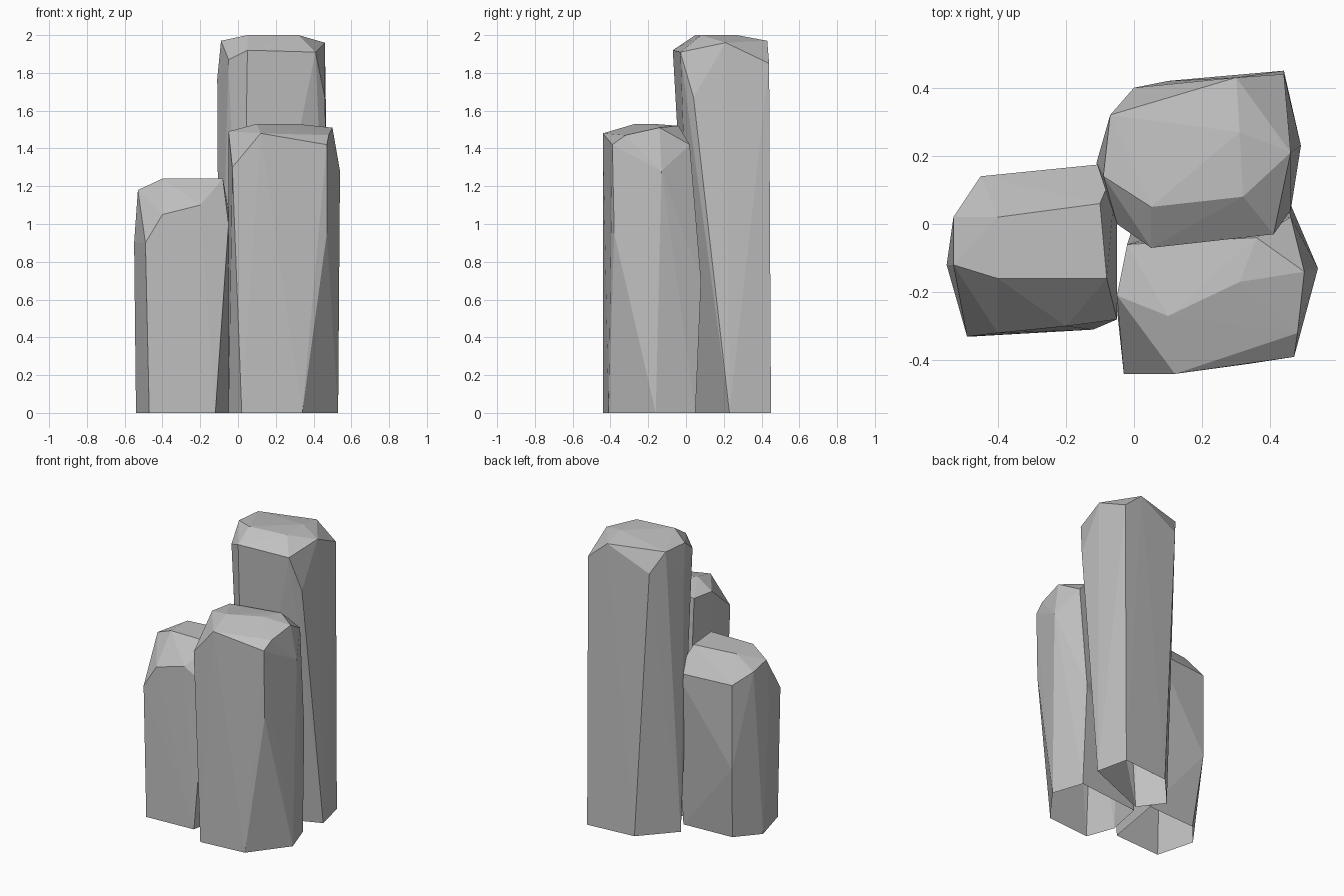
import bpy
import bmesh

cube = bpy.data.objects.get("Cube")
if cube:
    bpy.data.objects.remove(cube, do_unlink=True)

# One plain stone colour
stone = bpy.data.materials.new("grey stone")
stone.use_nodes = True
colour = (0.53, 0.53, 0.53, 1)
stone.diffuse_color = colour
stone.node_tree.nodes["Principled BSDF"].inputs["Base Color"].default_value = colour


def delete_loose_points(bm):
    """Remove the points that ended up inside the skin."""
    loose = [vertex for vertex in bm.verts if not vertex.link_faces]
    bmesh.ops.delete(bm, geom=loose, context="VERTS")


def delete_underside(bm):
    """Leave the column open where it stands on the ground."""
    underside = [face for face in bm.faces
                 if max(vertex.co.z for vertex in face.verts) < 0.01]
    bmesh.ops.delete(bm, geom=underside, context="FACES")


def column(name, foot, shoulders, summit, cap, chips):
    """Faceted stone column.

    foot: outline on the ground, shoulders: uneven upper corners,
    cap: outline of the flat top at summit height, chips: corners just under the cap.
    """
    bm = bmesh.new()
    outline_at_ground = [(x, y, 0) for x, y in foot]
    outline_at_summit = [(x, y, summit) for x, y in cap]
    for point in outline_at_ground + shoulders + chips + outline_at_summit:
        bm.verts.new(point)

    # Wrap the corners in a faceted skin
    bmesh.ops.convex_hull(bm, input=bm.verts[:])
    delete_loose_points(bm)
    bmesh.ops.recalc_face_normals(bm, faces=bm.faces[:])
    delete_underside(bm)

    mesh = bpy.data.meshes.new(name)
    bm.to_mesh(mesh)
    bm.free()
    mesh.materials.append(stone)
    stone_column = bpy.data.objects.new(name, mesh)
    bpy.context.collection.objects.link(stone_column)


# Tall column at the back
column(
    name="tall_back_column",
    foot=[(0.02, 0.04), (0.49, 0.23), (0.44, 0.45), (0.1, 0.42), (-0.1, 0.2)],
    shoulders=[(0.05, -0.07, 1.92), (0.41, -0.03, 1.91), (0.46, 0.04, 1.67), (0.44, 0.44, 1.85),
               (0, 0.4, 1.83), (-0.11, 0.18, 1.77), (-0.05, 0, 1.87)],
    summit=2,
    cap=[(0.05, 0.05), (0.32, 0.08), (0.31, 0.27)],
    chips=[(0.46, 0.21, 1.96), (0.3, 0.43, 1.97), (-0.07, 0.32, 1.97), (-0.09, 0.14, 1.97)],
)

# Middle column at the front
column(
    name="middle_front_column",
    foot=[(0.02, -0.44), (0.34, -0.41), (0.53, -0.16), (0.46, 0.05), (0, 0), (-0.05, -0.25)],
    shoulders=[(-0.03, -0.44, 1.3), (0.12, -0.44, 1.48), (0.47, -0.39, 1.42), (0.47, -0.38, 0.95),
               (0.54, -0.13, 1.28), (0.46, 0.02, 1.42), (0.45, 0.08, 0.7)],
    summit=1.53,
    cap=[(0.1, -0.27), (0.31, -0.17)],
    chips=[(0.48, -0.32, 1.47), (0.5, -0.14, 1.51), (0.36, -0.04, 1.52),
           (-0.05, -0.21, 1.49), (-0.02, -0.06, 1.49)],
)

# Short column at the side
column(
    name="short_side_column",
    foot=[(-0.47, -0.33), (-0.12, -0.31), (-0.05, 0.1), (-0.41, 0.08), (-0.54, -0.07)],
    shoulders=[(-0.49, -0.33, 0.9), (-0.4, -0.32, 1.05), (-0.2, -0.3, 1.1), (-0.05, -0.28, 1),
               (-0.05, 0.18, 1.08), (-0.45, 0.14, 1.08), (-0.45, 0.14, 0.5), (-0.55, -0.12, 0.9)],
    summit=1.24,
    cap=[(-0.4, 0.02), (-0.4, -0.16), (-0.08, -0.16), (-0.1, 0.06)],
    chips=[(-0.53, -0.12, 1.18), (-0.53, 0.02, 1.15)],
)
